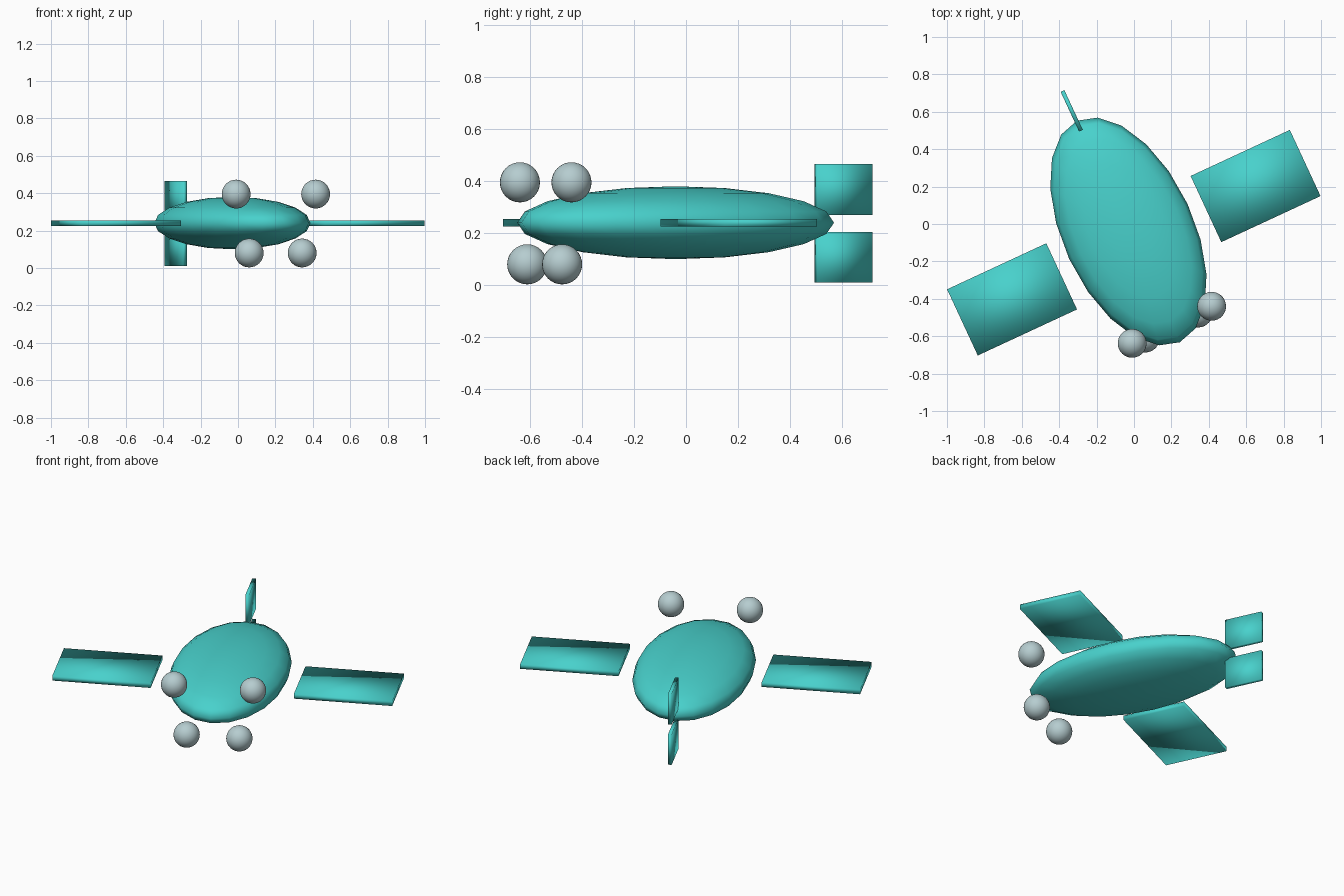
import bpy
import math
from mathutils import Matrix, Vector

if "Cube" in bpy.data.objects:
    bpy.data.objects.remove(bpy.data.objects["Cube"])

YAW = math.radians(24.9)
ROT = Matrix.Rotation(YAW, 4, 'Z')
BODY_CENTER = Vector((-0.03, -0.04, 0.24))


def make_material(name, rgb):
    mat = bpy.data.materials.new(name)
    mat.diffuse_color = (*rgb, 1.0)
    mat.use_nodes = True
    mat.node_tree.nodes["Principled BSDF"].inputs["Base Color"].default_value = mat.diffuse_color
    return mat


teal = make_material("turquoise", (0.065, 0.638, 0.604))
pale = make_material("pale_grey_blue", (0.468, 0.610, 0.631))


def finish(name, mat, center, scale):
    """Name, size, turn and smooth the newly added primitive."""
    obj = bpy.context.object
    obj.name = name
    obj.data.transform(Matrix.Diagonal((*scale, 1.0)))
    obj.matrix_world = Matrix.Translation(center) @ ROT
    obj.data.materials.append(mat)
    obj.data.shade_smooth()
    return obj


def ball(name, mat, center, radii, segments, rings):
    bpy.ops.mesh.primitive_uv_sphere_add(segments=segments, ring_count=rings, radius=1)
    return finish(name, mat, center, radii)


def slab(name, center, size):
    bpy.ops.mesh.primitive_cube_add(size=1)
    return finish(name, teal, center, size)


# Flattened oval body
ball("body", teal, BODY_CENTER, (0.349, 0.653, 0.14), 20, 10)

# Side wings
slab("right_wing", (0.65, 0.203, 0.24), (0.585, 0.39, 0.03))
slab("left_wing", (-0.652, -0.403, 0.24), (0.585, 0.39, 0.03))

# Upright tail fins, above and below
for name, z in (("upper_tail_fin", 0.368), ("lower_tail_fin", 0.107)):
    slab(name, (-0.333, 0.605, z), (0.022, 0.234, 0.195))

# Floating balls around the nose
for name, x, y, z in (("upper_left_ball", -0.01, -0.638, 0.395),
                      ("upper_right_ball", 0.415, -0.44, 0.395),
                      ("lower_left_ball", 0.06, -0.61, 0.08),
                      ("lower_right_ball", 0.343, -0.476, 0.08)):
    ball(name, pale, (x, y, z), (0.077, 0.077, 0.077), 32, 16)
